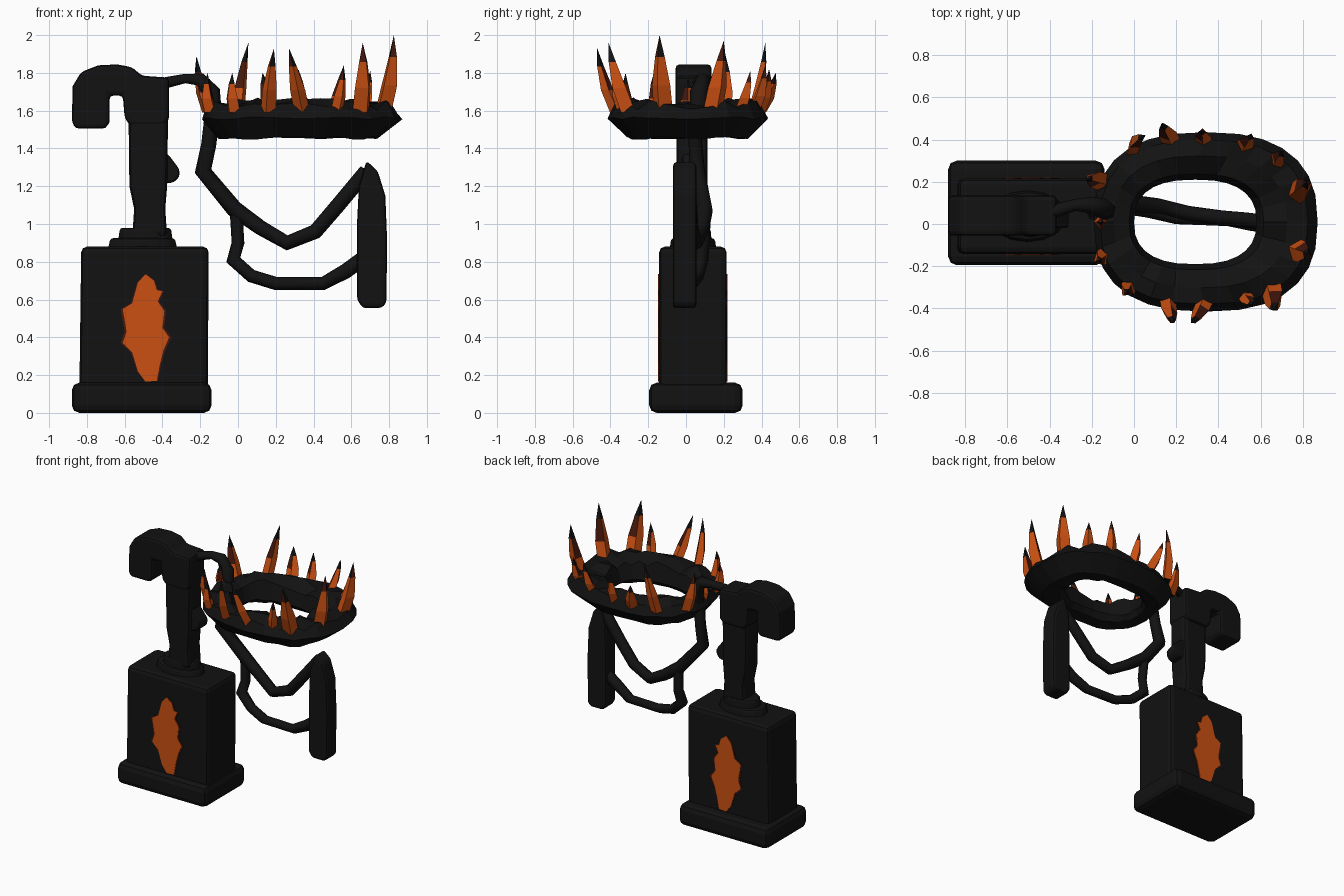
import bpy, bmesh, math, random
from mathutils import Vector
random.seed(4)


def material(name, rgb):
    m = bpy.data.materials.new(name)
    m.diffuse_color = (*rgb, 1)
    return m


BLACK = material("charcoal black", (0.006, 0.006, 0.006))
ORANGE = material("ember orange", (0.60, 0.08, 0.006))
BROWN = material("scorched brown", (0.06, 0.009, 0.004))


def finish(name, bm, mats, bevel=0, segments=2):
    bmesh.ops.recalc_face_normals(bm, faces=bm.faces)
    me = bpy.data.meshes.new(name)
    bm.to_mesh(me)
    bm.free()
    for m in mats:
        me.materials.append(m)
    ob = bpy.data.objects.new(name, me)
    bpy.context.collection.objects.link(ob)
    if bevel:
        mod = ob.modifiers.new("Bevel", "BEVEL")
        mod.width, mod.segments, mod.limit_method = bevel, segments, "ANGLE"
    return ob


def prism(name, pts, y0, y1, mat, bevel=0):
    """Extrude an (x, z) outline from y0 to y1."""
    bm = bmesh.new()
    face = bm.faces.new([bm.verts.new((x, y0, z)) for x, z in pts])
    ext = bmesh.ops.extrude_face_region(bm, geom=[face])
    verts = [g for g in ext["geom"] if isinstance(g, bmesh.types.BMVert)]
    bmesh.ops.translate(bm, verts=verts, vec=(0, y1 - y0, 0))
    return finish(name, bm, [mat], bevel)


def tube(name, pts, mat=BLACK):
    """Sweep a round section along (x, y, z, radius) points."""
    cu = bpy.data.curves.new(name, "CURVE")
    cu.dimensions, cu.bevel_depth, cu.bevel_resolution = "3D", 1, 1
    cu.use_fill_caps = True
    sp = cu.splines.new("POLY")
    sp.points.add(len(pts) - 1)
    for p, (x, y, z, r) in zip(sp.points, pts):
        p.co, p.radius = (x, y, z, 1), r
    cu.materials.append(mat)
    ob = bpy.data.objects.new(name, cu)
    bpy.context.collection.objects.link(ob)
    return ob


def disc(name, x, y, rx, ry, z0, z1):
    bm = bmesh.new()
    bmesh.ops.create_cone(bm, cap_ends=True, segments=14, radius1=1, radius2=0.92, depth=1)
    for v in bm.verts:
        v.co = (x + v.co.x * rx, y + v.co.y * ry, (z0 + z1) / 2 + v.co.z * (z1 - z0))
    return finish(name, bm, [BLACK], 0.015)


# Pedestal: plinth, block and collars
prism("plinth", [(-0.88, 0), (-0.14, 0), (-0.14, 0.16), (-0.88, 0.16)], -0.195, 0.30, BLACK, 0.04)
prism("block", [(-0.84, 0.1), (-0.16, 0.1), (-0.155, 0.88), (-0.83, 0.88)], -0.142, 0.215, BLACK, 0.03)
disc("lower_collar", -0.505, 0.037, 0.19, 0.125, 0.86, 0.925)
disc("upper_collar", -0.49, 0.037, 0.15, 0.10, 0.90, 0.98)

# Flame emblems on both broad faces, with a scorched edge
flame = [(-0.49, 0.735), (-0.445, 0.70), (-0.43, 0.65), (-0.40, 0.645), (-0.425, 0.59), (-0.39, 0.54),
         (-0.40, 0.45), (-0.365, 0.40), (-0.395, 0.33), (-0.415, 0.25), (-0.43, 0.17), (-0.49, 0.165),
         (-0.53, 0.22), (-0.56, 0.32), (-0.61, 0.37), (-0.59, 0.43), (-0.61, 0.55), (-0.56, 0.58),
         (-0.53, 0.69)]
halo = [(-0.49 + (x + 0.49) * 1.1, z) for x, z in flame]
for side, y, s in (("front", -0.142, -1), ("back", 0.215, 1)):
    prism(side + "_flame_edge", halo, y - s * 0.002, y + s * 0.003, BROWN)
    prism(side + "_flame", flame, y - s * 0.002, y + s * 0.006, ORANGE)

# Post with a small stub, and the hook on top
prism("post", [(-0.56, 0.93), (-0.375, 0.93), (-0.385, 1.08), (-0.375, 1.20), (-0.37, 1.60), (-0.58, 1.60),
               (-0.575, 1.20), (-0.55, 1.08)], -0.05, 0.115, BLACK, 0.03)
prism("post_stub", [(-0.42, 1.21), (-0.34, 1.22), (-0.31, 1.25), (-0.31, 1.29), (-0.37, 1.37), (-0.42, 1.37)],
      -0.02, 0.09, BLACK, 0.015)
prism("hook", [(-0.365, 1.55), (-0.365, 1.775), (-0.51, 1.785), (-0.56, 1.83), (-0.64, 1.845), (-0.74, 1.84),
               (-0.83, 1.805), (-0.875, 1.73), (-0.88, 1.54), (-0.86, 1.505), (-0.70, 1.505), (-0.68, 1.54),
               (-0.68, 1.68), (-0.61, 1.68), (-0.60, 1.56), (-0.57, 1.52), (-0.40, 1.52)],
      -0.055, 0.135, BLACK, 0.035)

# Bent arm joining the post to the crown
tube("crown_arm", [(-0.42, 0.05, 1.74, 0.035), (-0.28, 0.09, 1.77, 0.028), (-0.20, 0.09, 1.765, 0.04),
                   (-0.14, 0.07, 1.70, 0.05), (-0.13, 0.06, 1.55, 0.05)])

# Hanging straps and the handle
tube("upper_strap", [(-0.14, 0.04, 1.55, 0.04), (-0.155, 0.05, 1.42, 0.04), (-0.185, 0.06, 1.28, 0.045),
                     (-0.02, 0.10, 1.08, 0.045), (0.12, 0.085, 0.98, 0.04), (0.26, 0.05, 0.90, 0.04),
                     (0.41, 0.03, 0.96, 0.04), (0.53, 0.02, 1.10, 0.04), (0.68, 0, 1.28, 0.04)])
tube("lower_strap", [(-0.01, 0.10, 1.07, 0.035), (0.0, 0.09, 0.90, 0.035), (-0.025, 0.08, 0.81, 0.04),
                     (0.07, 0.06, 0.725, 0.035), (0.20, 0.03, 0.685, 0.035), (0.45, 0.02, 0.685, 0.035),
                     (0.57, 0, 0.75, 0.04), (0.68, 0, 0.83, 0.04)])
prism("handle", [(0.68, 1.335), (0.74, 1.28), (0.78, 1.15), (0.79, 0.90), (0.785, 0.58), (0.76, 0.555),
                 (0.66, 0.555), (0.63, 0.60), (0.63, 1.00), (0.64, 1.20)], -0.07, 0.055, BLACK, 0.03)


# Crown ring: a section lofted between an inner and an outer oval
def oval(cx, cy, a, b, t, n=2.5):
    c, s = math.cos(t), math.sin(t)
    return Vector((cx + a * math.copysign(abs(c) ** (2 / n), c), cy + b * math.copysign(abs(s) ** (2 / n), s), 0))


SECTION = [(0.0, 1.50), (0.15, 1.465), (0.55, 1.455), (1.0, 1.56), (0.84, 1.625), (0.5, 1.635), (0.12, 1.61)]
bm = bmesh.new()
loops, count = [], 28
for i in range(count):
    t = math.tau * i / count
    inner, outer = oval(0.29, 0.01, 0.29, 0.20, t), oval(0.34, 0.01, 0.53, 0.425, t)
    loop = []
    for k, (s, z) in enumerate(SECTION):
        p = inner.lerp(outer, s)
        jag = random.uniform(-0.02, 0.035) if k in (4, 5, 6) else random.uniform(-0.008, 0.008)
        p.z = z + jag
        loop.append(bm.verts.new(p))
    loops.append(loop)
for i in range(count):
    a, b = loops[i], loops[(i + 1) % count]
    for k in range(len(SECTION)):
        m = (k + 1) % len(SECTION)
        bm.faces.new((a[k], b[k], b[m], a[m]))
finish("crown_ring", bm, [BLACK])


# Crown spikes: ember lower part, scorched flanks, charcoal tip
def spike(name, bx, by, tx, ty, tz, w):
    base, tip = Vector((bx, by, 1.59)), Vector((tx, ty, tz))
    out = Vector((bx - 0.32, (by - 0.01) * 1.4, 0)).normalized()
    side = Vector((-out.y, out.x, 0))
    bm = bmesh.new()
    rows = []
    for f, r, bow in ((0, 1.0, 0), (0.35, 0.95, 0.012), (0.72, 0.5, 0.01)):
        c = base.lerp(tip, f) + out * bow
        ring = [c + out * w * r, c + side * w * r, c - out * w * r * 0.7, c - side * w * r]
        rows.append([bm.verts.new(p) for p in ring])
    top = bm.verts.new(tip)
    bm.faces.new(rows[0])
    for j in range(4):
        m = (j + 1) % 4
        for k in range(2):
            f = bm.faces.new((rows[k][j], rows[k][m], rows[k + 1][m], rows[k + 1][j]))
            f.material_index = 2 if (k == 1 and j == 1) else 1
        f = bm.faces.new((rows[2][j], rows[2][m], top))
        f.material_index = 2 if j == 3 else 0
    finish(name, bm, [BLACK, ORANGE, BROWN])


SPIKES = [(-0.15, 0.20, -0.22, 0.21, 1.89, 0.045), (0.0, 0.35, 0.055, 0.42, 1.96, 0.04),
          (0.18, 0.38, 0.13, 0.475, 1.80, 0.045), (0.33, 0.38, 0.32, 0.44, 1.82, 0.04),
          (0.51, 0.35, 0.56, 0.42, 1.84, 0.04), (0.66, 0.28, 0.70, 0.34, 1.81, 0.04),
          (0.76, 0.14, 0.82, 0.20, 1.97, 0.055), (0.76, -0.12, 0.825, -0.14, 2.0, 0.055),
          (0.65, -0.30, 0.66, -0.41, 1.96, 0.055), (0.52, -0.33, 0.56, -0.38, 1.83, 0.035),
          (0.34, -0.36, 0.27, -0.47, 1.93, 0.042), (0.16, -0.36, 0.19, -0.47, 1.93, 0.042),
          (-0.02, -0.29, -0.03, -0.32, 1.80, 0.04), (-0.14, -0.15, -0.16, -0.17, 1.80, 0.04),
          (-0.14, 0.01, -0.15, 0.01, 1.77, 0.04)]
for i, s in enumerate(SPIKES):
    spike(f"crown_spike_{i + 1}", *s)
